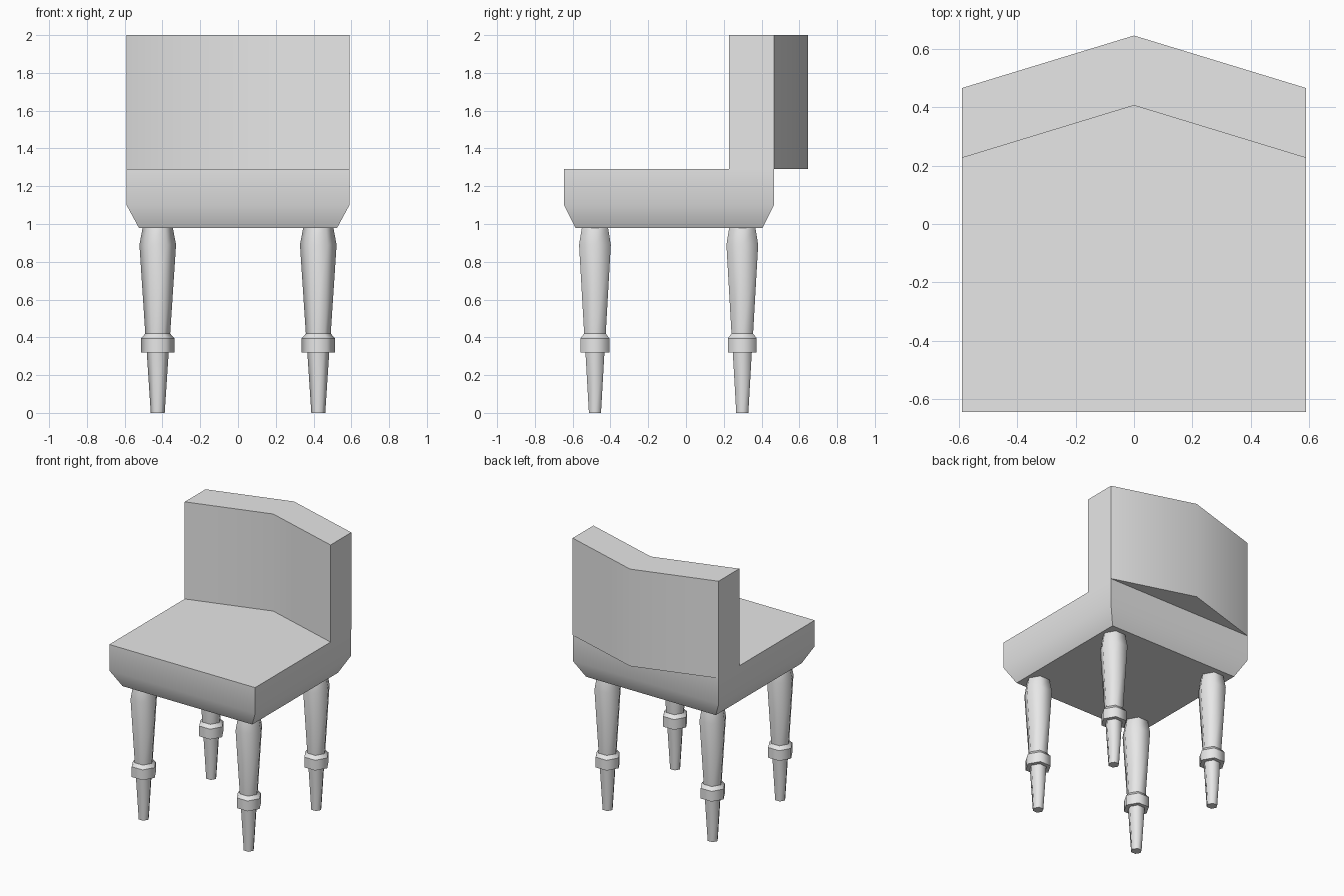
import bpy
import bmesh
from math import cos, sin, pi, radians

if "Cube" in bpy.data.objects:
    bpy.data.objects.remove(bpy.data.objects["Cube"], do_unlink=True)

GREY = (0.8, 0.8, 0.8, 1)
mat = bpy.data.materials.new("light grey")
mat.use_nodes = True
mat.diffuse_color = GREY
mat.node_tree.nodes["Principled BSDF"].inputs["Base Color"].default_value = GREY


def loft(name, sections, smooth_angle, sharp_rings=()):
    """Join horizontal outlines [(z, [(x, y), ...]), ...] into a closed solid."""
    bm = bmesh.new()
    rings = [[bm.verts.new((x, y, z)) for x, y in pts] for z, pts in sections]
    n = len(rings[0])
    for low, high in zip(rings, rings[1:]):
        for i in range(n):
            j = (i + 1) % n
            bm.faces.new((low[i], low[j], high[j], high[i]))
    bm.faces.new(rings[0][::-1])
    bm.faces.new(rings[-1])
    bmesh.ops.recalc_face_normals(bm, faces=bm.faces)
    for face in bm.faces:
        face.smooth = True
    for edge in bm.edges:
        edge.smooth = edge.calc_face_angle(0) < radians(smooth_angle)
    for k in sharp_rings:
        for i in range(n):
            bm.edges.get((rings[k][i], rings[k][(i + 1) % n])).smooth = False
    mesh = bpy.data.meshes.new(name)
    bm.to_mesh(mesh)
    bm.free()
    mesh.materials.append(mat)
    obj = bpy.data.objects.new(name, mesh)
    bpy.context.collection.objects.link(obj)
    return obj


def rectangle(x, front, back):
    return [(-x, front), (x, front), (x, back), (-x, back)]


# Seat with a tapered underside
W = 0.59
loft("seat", [(0.98, rectangle(0.525, -0.585, 0.405)),
              (1.10, rectangle(W, -0.645, 0.465)),
              (1.29, rectangle(W, -0.645, 0.465))], 40)

# Angled backrest, folded along its centre line
chevron = [(-W, 0.227), (0, 0.407), (W, 0.227),
           (W, 0.467), (0, 0.647), (-W, 0.467)]
loft("backrest", [(1.29, chevron), (2.0, chevron)], 40)

# Turned six-sided legs with a collar: (height, radius)
profile = [(0, 0.037), (0.32, 0.058), (0.32, 0.088), (0.395, 0.088),
           (0.42, 0.066), (0.89, 0.097), (0.98, 0.08)]
hexagon = [(cos(i * pi / 3), sin(i * pi / 3)) for i in range(6)]
for side, x in (("left", 0.425), ("right", -0.425)):
    for end, y in (("front", -0.482), ("back", 0.298)):
        sections = [(z, [(r * u, r * v) for u, v in hexagon]) for z, r in profile]
        leg = loft(f"{end}_{side}_leg", sections, 65, sharp_rings=(1, 2, 3, 4))
        leg.location = (x, y, 0)
